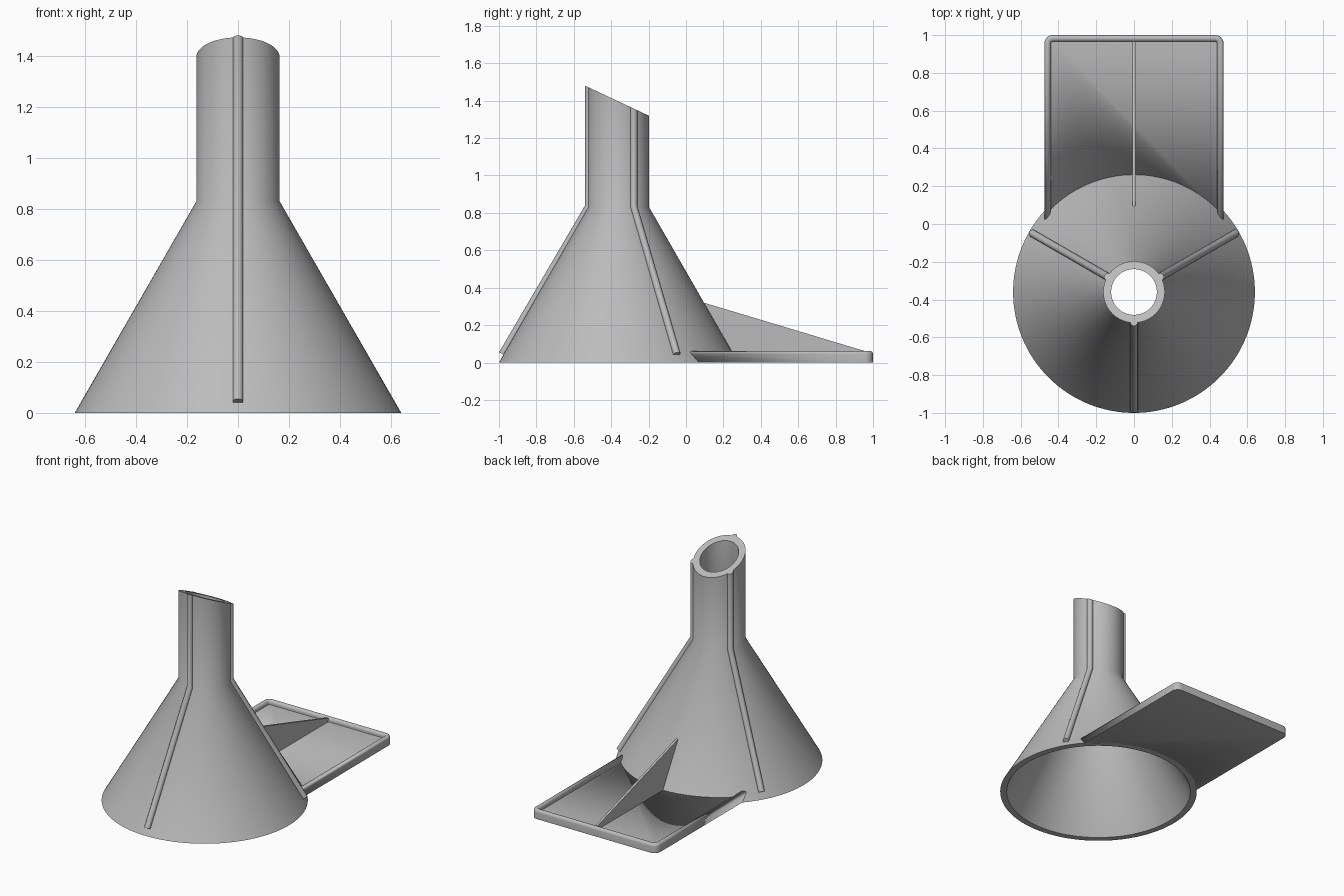
import bpy, bmesh
from math import sin, cos, pi, radians
from mathutils import Vector

if "Cube" in bpy.data.objects:
    bpy.data.objects.remove(bpy.data.objects["Cube"])

CY = -0.36          # funnel axis position along y
R_BASE, R_TUBE, WALL, Z_NECK = 0.64, 0.163, 0.042, 0.83

grey = bpy.data.materials.new("plain grey")
grey.use_nodes = True
colour = (0.5, 0.5, 0.5, 1)
grey.diffuse_color = colour
grey.node_tree.nodes["Principled BSDF"].inputs["Base Color"].default_value = colour


def slant(y):
    """Height of the sloping mouth cut at depth y."""
    return 1.48 - 0.47 * (y + 0.54)


def finish(name, bm, angle=35):
    bmesh.ops.recalc_face_normals(bm, faces=bm.faces)
    mesh = bpy.data.meshes.new(name)
    bm.to_mesh(mesh)
    bm.free()
    mesh.materials.append(grey)
    ob = bpy.data.objects.new(name, mesh)
    bpy.context.collection.objects.link(ob)
    bpy.ops.object.select_all(action='DESELECT')
    ob.select_set(True)
    bpy.context.view_layer.objects.active = ob
    bpy.ops.object.shade_smooth_by_angle(angle=radians(angle))
    return ob


def loft(bm, rings, cap=False, closed=False):
    """Bridge rings of points with quads; cap the ends or close the loop."""
    loops = [[bm.verts.new(p) for p in ring] for ring in rings]
    pairs = list(zip(loops, loops[1:]))
    if closed:
        pairs.append((loops[-1], loops[0]))
    for a, b in pairs:
        for i in range(len(a)):
            j = (i + 1) % len(a)
            bm.faces.new((a[i], a[j], b[j], b[i]))
    if cap:
        bm.faces.new(loops[0])
        bm.faces.new(loops[-1])


def circle(r, z, n=128):
    """Ring about the funnel axis; z None follows the slanted mouth."""
    pts = []
    for i in range(n):
        a = 2 * pi * i / n
        y = CY + r * sin(a)
        pts.append((r * cos(a), y, slant(y) if z is None else z))
    return pts


# Hollow funnel: cone and slanted tube in one wall
bm = bmesh.new()
loft(bm, [circle(R_BASE, 0), circle(R_TUBE, Z_NECK), circle(R_TUBE, None),
          circle(R_TUBE - WALL, None), circle(R_TUBE - WALL, Z_NECK - 0.01),
          circle(R_BASE - WALL, 0)], closed=True)
finish("funnel_body", bm)


# Three round ribs running down the outside
def rib(name, angle):
    out = Vector((cos(angle), sin(angle), 0))
    side = Vector((-sin(angle), cos(angle), 0))
    # radius, height, and tilt of each ring's cross-section
    path = [(0.622, 0.045, radians(30)), (0.16, 0.835, radians(15)), (0.16, 1, 0)]
    rings = []
    for r, z, tilt in path:
        ring = []
        for i in range(16):
            a = 2 * pi * i / 16
            across = Vector((0, 0, sin(tilt))) + out * cos(tilt)
            p = Vector((0, CY, z)) + out * r + (across * cos(a) + side * sin(a)) * 0.02
            if tilt == 0:
                p.z = slant(p.y)
            ring.append(p)
        rings.append(ring)
    bm = bmesh.new()
    loft(bm, rings, cap=True)
    finish(name, bm)


for name, deg in (("front_rib", -90), ("left_rib", 30), ("right_rib", 150)):
    rib(name, radians(deg))


# Rear tray with a rounded rim, trimmed where it meets the cone
def outline(inset, z):
    half, back, front, corner = 0.475, 1.0, -0.3, 0.045
    pts = []
    for sx, start in ((1, 0), (-1, pi / 2)):
        for i in range(7):
            a = start + pi / 2 * i / 6
            r = corner - inset
            pts.append((sx * (half - corner) + r * cos(a), back - corner + r * sin(a), z))
    pts += [(-half + inset, front + inset, z), (half - inset, front + inset, z)]
    return pts


RIM, FLOOR, RIM_TOP = 0.0175, 0.033, 0.062
rings = [outline(0, 0)]
for i in range(9):
    a = pi * i / 8
    rings.append(outline(RIM - RIM * cos(a), RIM_TOP - RIM + RIM * sin(a)))
rings.append(outline(2 * RIM, FLOOR))
bm = bmesh.new()
loft(bm, rings, cap=True)
tray = finish("rear_tray", bm)

bm = bmesh.new()
slope = (R_BASE - R_TUBE) / Z_NECK
loft(bm, [circle(R_BASE - 0.004 - slope * z, z) for z in (-0.1, 0.4)], cap=True)
cutter = finish("cone_cutter", bm)
cutter.hide_render = True
cut = tray.modifiers.new("trim", 'BOOLEAN')
cut.operation = 'DIFFERENCE'
cut.solver = 'EXACT'
cut.object = cutter
bpy.context.view_layer.objects.active = tray
bpy.ops.object.modifier_apply(modifier="trim")
bpy.data.objects.remove(cutter)

# Thin triangular brace between cone and tray
profile = [(0.25, 0.02), (0.088, 0.322), (0.967, 0.058), (0.967, 0.02)]
bm = bmesh.new()
loft(bm, [[(x, y, z) for y, z in profile] for x in (-0.008, 0.008)], cap=True)
finish("centre_brace", bm, 20)
